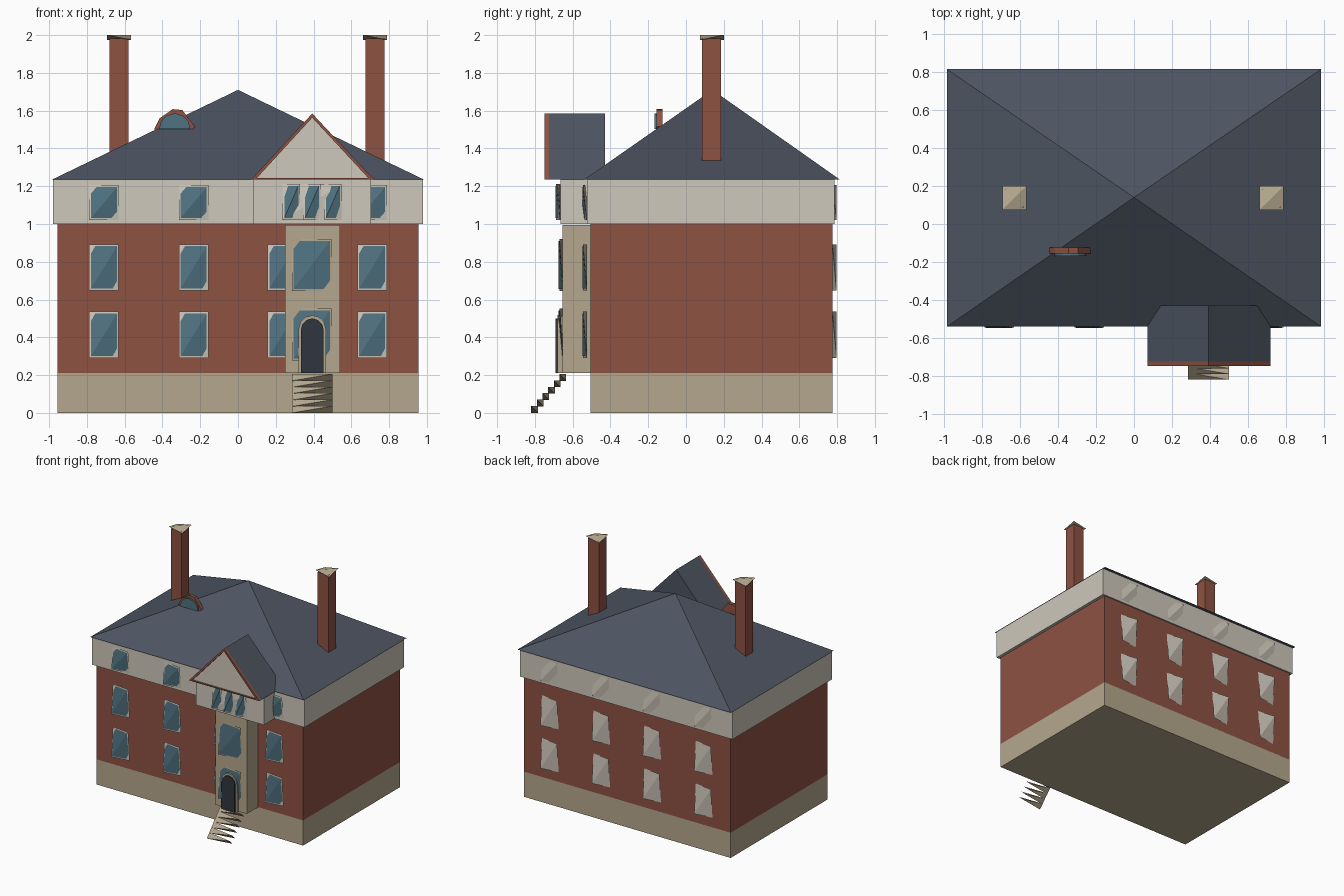
import bpy, bmesh
from math import sin, cos, pi

if "Cube" in bpy.data.objects:
    bpy.data.objects.remove(bpy.data.objects["Cube"])


def mat(name, rgb):
    m = bpy.data.materials.new(name)
    m.diffuse_color = (*rgb, 1)
    m.use_nodes = True
    m.node_tree.nodes["Principled BSDF"].inputs["Base Color"].default_value = m.diffuse_color
    return m


BRICK = mat("brick", (0.27, 0.085, 0.055))
CREAM = mat("cream", (0.62, 0.58, 0.50))
STONE = mat("stone", (0.46, 0.39, 0.27))
SLATE = mat("slate", (0.075, 0.09, 0.12))
GLASS = mat("glass", (0.08, 0.17, 0.22))
DARK = mat("dark", (0.03, 0.037, 0.05))


def hull(name, points, material):
    """Closed convex solid around a few points."""
    bm = bmesh.new()
    for p in points:
        bm.verts.new(p)
    bmesh.ops.convex_hull(bm, input=bm.verts[:])
    bmesh.ops.dissolve_limit(bm, angle_limit=0.001, verts=bm.verts[:], edges=bm.edges[:])
    bmesh.ops.recalc_face_normals(bm, faces=bm.faces[:])
    me = bpy.data.meshes.new(name)
    bm.to_mesh(me)
    bm.free()
    me.materials.append(material)
    ob = bpy.data.objects.new(name, me)
    bpy.context.collection.objects.link(ob)
    return ob


def box(name, xs, ys, zs, material):
    return hull(name, [(x, y, z) for x in xs for y in ys for z in zs], material)


def wedge(name, xs, ys, zs, material, odd=1):
    """Four alternate corners of a box: the faceted low-poly slab."""
    pts = [(xs[i], ys[j], zs[k]) for i in (0, 1) for j in (0, 1) for k in (0, 1)
           if (i + j + k) % 2 != odd]
    return hull(name, pts, material)


def prism(name, profile, ys, material):
    """Front (x, z) profile pushed along y."""
    return hull(name, [(x, y, z) for y in ys for x, z in profile], material)


def window(name, x, z, w, h, y, frame=CREAM):
    """Faceted frame and pane standing 0.02 in front of plane y."""
    wedge(name + "_frame", (x - w / 2, x + w / 2), (y - 0.02, y), (z - h / 2, z + h / 2), frame)
    w, h = w - 0.016, h - 0.02
    wedge(name + "_pane", (x - w / 2, x + w / 2), (y - 0.024, y - 0.001),
          (z - h / 2, z + h / 2), GLASS)


# Main block
box("foundation", (-0.955, 0.955), (-0.505, 0.775), (0, 0.21), STONE)
box("brick_walls", (-0.955, 0.955), (-0.505, 0.775), (0.21, 1.0), BRICK)
box("attic_band", (-0.98, 0.98), (-0.525, 0.787), (1.0, 1.235), CREAM)
hull("main_roof", [(x, y, 1.235) for x in (-0.985, 0.985) for y in (-0.54, 0.815)]
     + [(0, 0.14, 1.71)], SLATE)

# Window grid, front and back
for x in (-0.71, -0.235, 0.235, 0.71):
    for z, h in ((0.413, 0.245), (0.77, 0.245), (1.113, 0.185)):
        window("front_window", x, z, 0.155, h, -0.525)
        wedge("back_window", (x - 0.077, x + 0.077), (0.775, 0.797),
              (z - h / 2, z + h / 2), CREAM)

# Entrance tower and its windows
box("entrance_tower", (0.25, 0.54), (-0.655, -0.5), (0.21, 0.995), STONE)
for z in (0.415, 0.783):
    window("tower_window", 0.39, z, 0.21, 0.275, -0.65, STONE)

# Arched door
for name, r, top, ys, m in (("door_surround", 0.072, 0.445, (-0.68, -0.655), STONE),
                            ("door", 0.06, 0.44, (-0.69, -0.665), DARK)):
    arch = [(0.393 + r * cos(a * pi / 6), top + r * sin(a * pi / 6)) for a in range(7)]
    prism(name, [(0.393 - r, 0.21), (0.393 + r, 0.21)] + arch, ys, m)

# Faceted entrance steps
for i in range(6):
    y, z = -0.82 + i * 0.03, i * 0.034
    wedge("step", (0.285, 0.50), (y, y + 0.036), (z, z + 0.036), STONE)

# Upper bay with three narrow windows
box("upper_bay", (0.08, 0.705), (-0.665, -0.52), (1.0, 1.235), CREAM)
wedge("bay_window_frame", (0.235, 0.55), (-0.68, -0.665), (1.02, 1.21), CREAM)
for x in (0.282, 0.392, 0.502):
    window("bay_window", x, 1.117, 0.09, 0.19, -0.668)

# Gable over the bay
L, R, A, E, T = 0.07, 0.72, 0.393, 1.235, 1.585
prism("gable_roof", [(L, E), (R, E), (A, T)], (-0.725, -0.43), SLATE)
prism("pediment", [(L + 0.01, E), (R - 0.01, E), (A, T - 0.01)], (-0.737, -0.725), CREAM)
for x, s in ((L, 1), (R, -1)):
    prism("rake_trim", [(x, E), (x + s * 0.022, E), (A, T - 0.022), (A, T)],
          (-0.748, -0.725), BRICK)
prism("gable_base_trim", [(L, E), (R, E), (R - 0.01, E + 0.008), (L + 0.01, E + 0.008)],
      (-0.748, -0.725), BRICK)

# Arched roof dormer
prism("dormer_arch", [(-0.445, 1.5), (-0.415, 1.56), (-0.345, 1.608), (-0.295, 1.603),
                      (-0.228, 1.515), (-0.24, 1.5)], (-0.155, -0.125), BRICK)
prism("dormer_pane", [(-0.335 + 0.083 * cos(a * pi / 6), 1.503 + 0.083 * sin(a * pi / 6))
                      for a in range(7)], (-0.168, -0.15), GLASS)

# Chimneys with faceted caps
for x in (-0.63, 0.725):
    box("chimney", (x - 0.05, x + 0.05), (0.085, 0.185), (1.3, 1.982), BRICK)
    wedge("chimney_cap", (x - 0.063, x + 0.063), (0.075, 0.2), (1.975, 2.0), STONE, odd=0)
